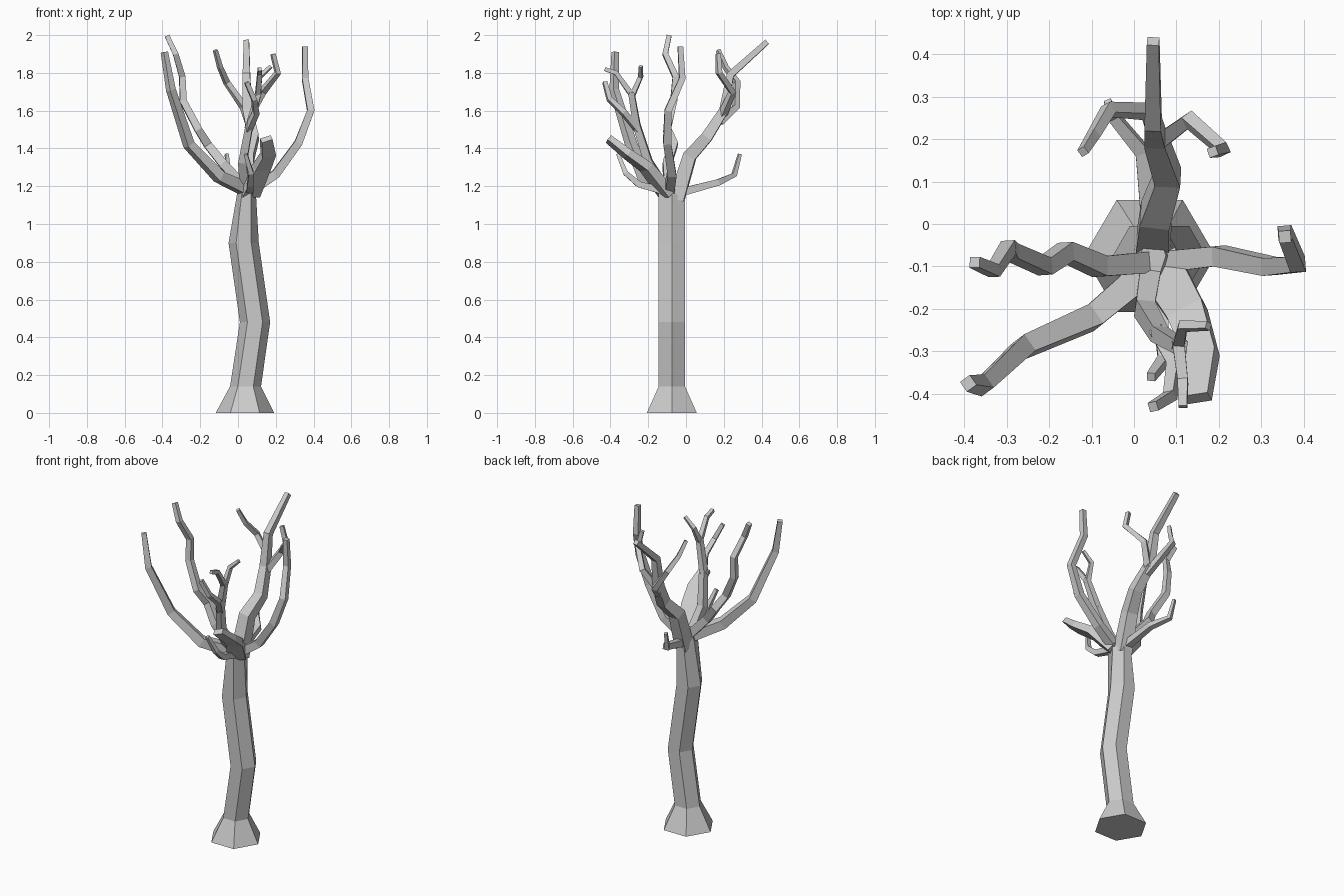
import bpy, bmesh, math
from mathutils import Vector


def skin(name, rings):
    """Flat-faced closed tube through a list of vertex rings."""
    bm = bmesh.new()
    loops = [[bm.verts.new(p) for p in ring] for ring in rings]
    n = len(loops[0])
    for a, b in zip(loops, loops[1:]):
        for i in range(n):
            j = (i + 1) % n
            bm.faces.new((a[i], a[j], b[j], b[i]))
    bm.faces.new(loops[0][::-1])
    bm.faces.new(loops[-1])
    bmesh.ops.recalc_face_normals(bm, faces=bm.faces)
    mesh = bpy.data.meshes.new(name)
    bm.to_mesh(mesh)
    bm.free()
    obj = bpy.data.objects.new(name, mesh)
    bpy.context.collection.objects.link(obj)
    return obj


def branch(name, pts, r0, r1, wide=1.0):
    """Four-sided tapering limb; each ring lies across the mean direction."""
    pts = [Vector(p) for p in pts]
    rings, side = [], None
    for i, p in enumerate(pts):
        before = (p - pts[i - 1]).normalized() if i else Vector()
        after = (pts[i + 1] - p).normalized() if i < len(pts) - 1 else Vector()
        t = (before + after).normalized()
        if side is None:
            side = t.cross(Vector((0, 0, 1)))
            if side.length < 0.25:
                side = Vector((1, 0, 0))
        side = (side - t * side.dot(t)).normalized()
        up = t.cross(side)
        r = r0 + (r1 - r0) * i / (len(pts) - 1)
        rings.append([p + (side * math.cos(a) * wide + up * math.sin(a)) * r
                      for a in (math.pi / 4 + k * math.pi / 2 for k in range(4))])
    return skin(name, rings)


# Six-sided trunk with flared foot: centre x, z, x radius, y radius
trunk = [(0.037, 0, 0.155, 0.132), (0.04, 0.14, 0.082, 0.07),
         (0.09, 0.48, 0.08, 0.07), (0.03, 0.9, 0.08, 0.07),
         (0.045, 1.16, 0.05, 0.07), (0.045, 1.23, 0.03, 0.045)]
skin("trunk", [[(cx + rx * math.cos(k * math.pi / 3),
                 -0.075 + ry / 0.866 * math.sin(k * math.pi / 3), z) for k in range(6)]
               for cx, z, rx, ry in trunk])

# Rear limb with its two forks and a low twig
branch("rear_limb", [(0.045, -0.05, 1.13), (0.05, 0.02, 1.36), (0.08, 0.11, 1.46),
                     (0.05, 0.2, 1.6), (0.045, 0.235, 1.79), (0.045, 0.43, 1.965)],
       0.057, 0.02)
branch("rear_left_fork", [(0.06, 0.18, 1.54), (0.03, 0.265, 1.62), (-0.06, 0.27, 1.75),
                          (-0.095, 0.21, 1.83), (-0.12, 0.17, 1.92)], 0.026, 0.014)
branch("rear_right_fork", [(0.055, 0.19, 1.57), (0.13, 0.245, 1.7),
                           (0.21, 0.175, 1.8), (0.185, 0.17, 1.9)], 0.026, 0.016)
branch("rear_low_twig", [(0.04, -0.02, 1.17), (0.02, 0.17, 1.22),
                         (-0.05, 0.255, 1.26), (-0.06, 0.285, 1.37)], 0.03, 0.012)

# Side limbs
branch("right_limb", [(0.06, -0.09, 1.17), (0.2, -0.075, 1.265), (0.32, -0.1, 1.43),
                      (0.385, -0.095, 1.6), (0.355, -0.02, 1.77), (0.355, -0.03, 1.94)],
       0.036, 0.02)
branch("left_limb", [(0.04, -0.09, 1.19), (-0.08, -0.1, 1.32), (-0.16, -0.065, 1.42),
                     (-0.21, -0.1, 1.5), (-0.29, -0.065, 1.65), (-0.295, -0.055, 1.78),
                     (-0.33, -0.11, 1.9), (-0.375, -0.09, 1.995)], 0.036, 0.018)
branch("front_left_limb", [(0.03, -0.11, 1.19), (-0.1, -0.22, 1.25), (-0.26, -0.29, 1.42),
                           (-0.355, -0.38, 1.71), (-0.39, -0.375, 1.91)], 0.046, 0.02)

# Front limbs, forks and twigs
branch("front_limb", [(0.04, -0.1, 1.17), (0.025, -0.2, 1.33), (0.06, -0.26, 1.52),
                      (0.11, -0.29, 1.7)], 0.036, 0.022)
branch("front_upper_fork", [(0.105, -0.285, 1.68), (0.115, -0.37, 1.8),
                            (0.115, -0.43, 1.82)], 0.02, 0.014)
branch("front_side_fork", [(0.105, -0.285, 1.68), (0.115, -0.24, 1.78),
                           (0.175, -0.24, 1.835)], 0.02, 0.012)
branch("front_lower_fork", [(0.055, -0.255, 1.5), (0.095, -0.33, 1.59),
                            (0.085, -0.405, 1.66), (0.045, -0.43, 1.75)], 0.024, 0.016)
branch("front_right_limb", [(0.06, -0.1, 1.16), (0.125, -0.21, 1.3),
                            (0.16, -0.31, 1.37), (0.15, -0.41, 1.45)], 0.04, 0.022, 1.9)
branch("front_low_twig", [(0.06, -0.1, 1.17), (0.065, -0.25, 1.21),
                          (0.07, -0.32, 1.27), (0.04, -0.36, 1.37)], 0.028, 0.014)
